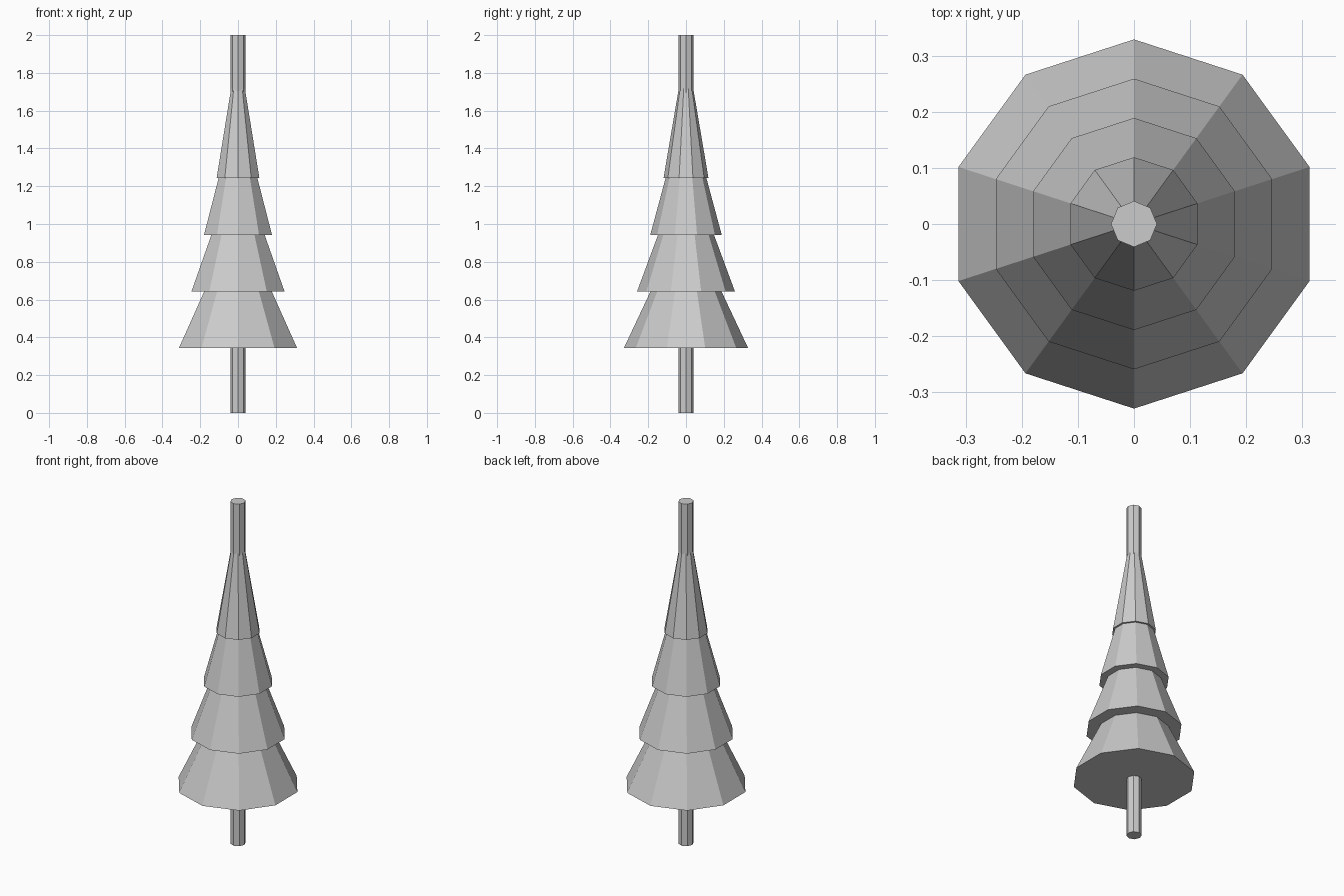
import bpy

if "Cube" in bpy.data.objects:
    bpy.data.objects.remove(bpy.data.objects["Cube"])


def cone(name, sides, r_bottom, r_top, z, height):
    bpy.ops.mesh.primitive_cone_add(
        vertices=sides, radius1=r_bottom, radius2=r_top, depth=height,
        end_fill_type='NGON', location=(0, 0, z + height / 2))
    bpy.context.object.name = name


# Eight-sided trunk running the full height
cone("trunk", 8, 0.041, 0.041, 0.0, 2.0)

# Four overlapping ten-sided foliage tiers, capped underneath
for i in range(4):
    cone(f"foliage_tier_{i + 1}", 10, 0.329 - 0.07 * i, 0.0, 0.343 + 0.3 * i, 0.7)
